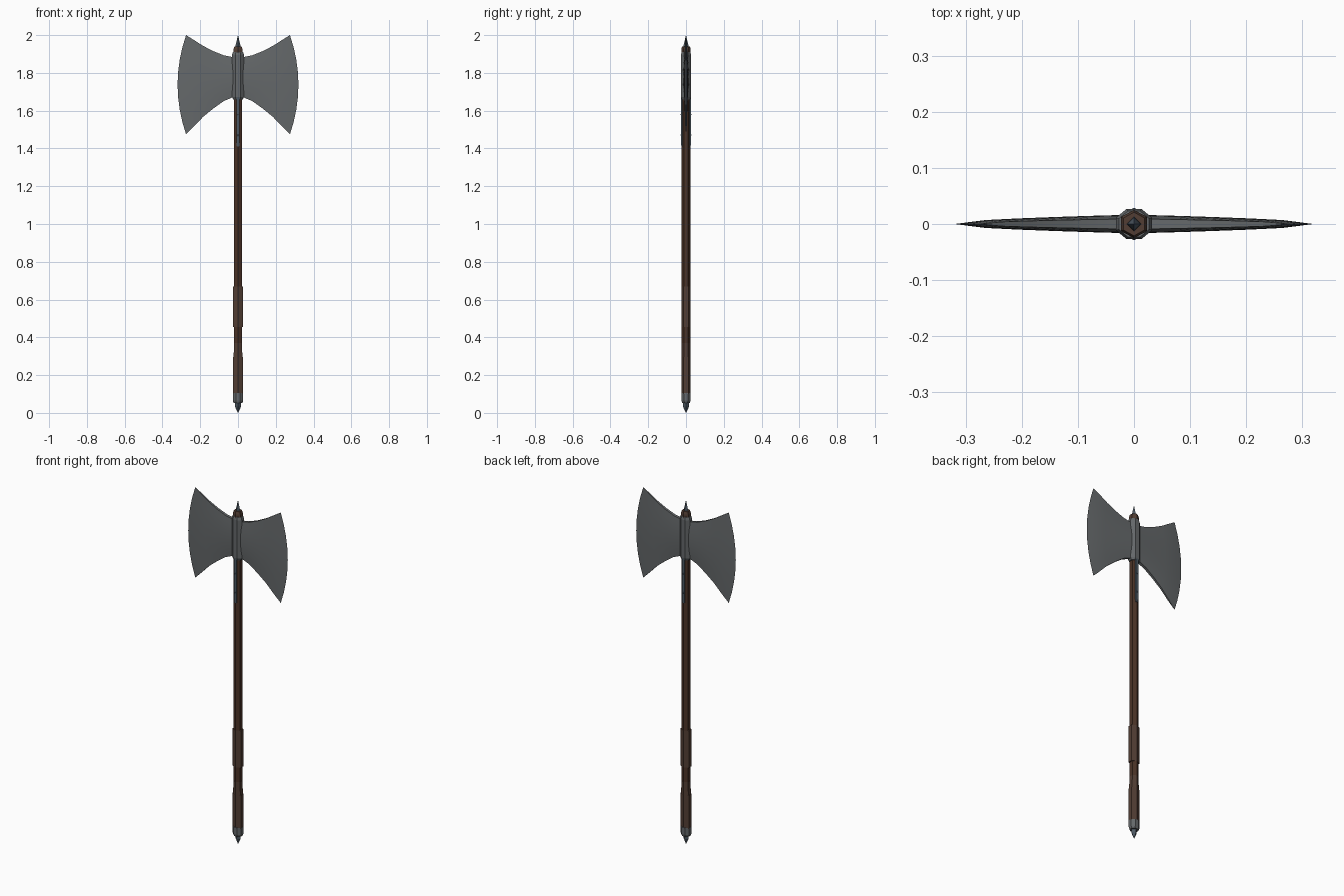
import bpy, bmesh, math

if "Cube" in bpy.data.objects:
    bpy.data.objects.remove(bpy.data.objects["Cube"])


def material(name, rgb):
    m = bpy.data.materials.new(name)
    m.diffuse_color = (*rgb, 1)
    m.use_nodes = True
    m.node_tree.nodes["Principled BSDF"].inputs["Base Color"].default_value = m.diffuse_color
    return m


STEEL = material("grey steel", (0.13, 0.14, 0.145))
BLUE = material("blue steel", (0.075, 0.10, 0.125))
WOOD = material("dark wood", (0.07, 0.033, 0.02))
LEATHER = material("brown leather", (0.085, 0.048, 0.034))


def finish(name, bm, mat):
    bmesh.ops.recalc_face_normals(bm, faces=bm.faces)
    me = bpy.data.meshes.new(name)
    bm.to_mesh(me)
    bm.free()
    me.materials.append(mat)
    ob = bpy.data.objects.new(name, me)
    bpy.context.collection.objects.link(ob)
    return ob


def lathe(name, profile, sides, mat, phase=0.0, centre=(0, 0)):
    """Faceted column; profile rows are (x radius, y radius, z)."""
    bm = bmesh.new()
    rings = []
    for rx, ry, z in profile:
        rings.append([bm.verts.new((
            centre[0] + rx * math.cos(phase + math.tau * i / sides),
            centre[1] + ry * math.sin(phase + math.tau * i / sides), z))
            for i in range(sides)])
    for a, b in zip(rings, rings[1:]):
        for i in range(sides):
            j = (i + 1) % sides
            bm.faces.new((a[i], a[j], b[j], b[i]))
    bm.faces.new(rings[0])
    bm.faces.new(rings[-1])
    bmesh.ops.remove_doubles(bm, verts=bm.verts, dist=0.0002)
    return finish(name, bm, mat)


P6 = math.pi / 6   # hexagon with corners to front and back
P8 = math.pi / 8   # octagon with flats to front and back

# Shaft and leather wraps
lathe("shaft", [(.023, .023, .06), (.023, .023, 1.93)], 6, WOOD, P6)
lathe("lower_grip", [(.031, .024, .10), (.031, .024, .295)], 6, LEATHER, P6)
lathe("grip_taper", [(.027, .0235, .295), (.024, .0235, .37)], 6, LEATHER, P6)
lathe("upper_grip", [(.031, .024, .455), (.031, .024, .67)], 6, LEATHER, P6)
lathe("top_collar", [(.027, .025, 1.90), (.027, .025, 1.925), (.022, .021, 1.94)],
      6, LEATHER, P6)

# Pommel and end spikes
lathe("pommel_cap", [(.025, .022, .052), (.030, .026, .065), (.030, .026, .105)],
      8, STEEL, P8)
lathe("pommel_spike", [(.00005, .00005, 0), (.017, .017, .035), (.017, .017, .055)],
      4, BLUE)
lathe("top_spike", [(.014, .014, 1.93), (.012, .012, 1.95), (.00005, .00005, 2.0)],
      4, BLUE)

# Head socket
lathe("head_socket", [(.028, .024, 1.66), (.035, .029, 1.672), (.035, .029, 1.895),
                      (.029, .025, 1.91)], 8, STEEL, P8)

# Steel straps below the head, with rivets
for side, label in ((-1, "front"), (1, "back")):
    lathe(label + "_strap", [(.009, .007, 1.41), (.011, .008, 1.43),
                             (.011, .008, 1.67)], 4, BLUE, math.pi / 4,
          (0, side * .020))
    for z in (1.47, 1.58):
        bm = bmesh.new()
        bmesh.ops.create_icosphere(bm, subdivisions=1, radius=.004)
        bmesh.ops.translate(bm, verts=bm.verts, vec=(0, side * .0255, z))
        finish(label + "_rivet", bm, BLUE)


# Blades: columns fan out from the socket to a sharp curved edge
def blade(name, side):
    # x at mid height, x at corners, lower z, upper z, half thickness
    columns = [(.025, .025, 1.672, 1.883, .016), (.08, .075, 1.651, 1.893, .0145),
               (.14, .13, 1.612, 1.915, .0125), (.205, .185, 1.567, 1.943, .010),
               (.265, .235, 1.515, 1.975, .007), (.32, .275, 1.475, 2.0, .0)]
    rows = 8
    bm = bmesh.new()
    sheets = {}
    for s in (-1, 1):
        grid = []
        for mid, corner, lo, hi, t in columns:
            line = []
            for k in range(rows + 1):
                u = k / rows
                v = 2 * u - 1
                x = mid + (corner - mid) * v * v
                y = s * t * (1 - .45 * v * v)
                line.append(bm.verts.new((side * x, y, lo + (hi - lo) * u)))
            grid.append(line)
        sheets[s] = grid
        for a, b in zip(grid, grid[1:]):
            for k in range(rows):
                bm.faces.new((a[k], b[k], b[k + 1], a[k + 1]))
    f, b = sheets[-1], sheets[1]
    for i in range(len(columns) - 1):
        for k in (0, rows):
            bm.faces.new((f[i][k], f[i + 1][k], b[i + 1][k], b[i][k]))
    for k in range(rows):
        bm.faces.new((f[0][k], f[0][k + 1], b[0][k + 1], b[0][k]))
    bmesh.ops.remove_doubles(bm, verts=bm.verts, dist=.0002)
    ob = finish(name, bm, STEEL)
    bpy.context.view_layer.objects.active = ob
    ob.select_set(True)
    bpy.ops.object.shade_smooth_by_angle(angle=math.radians(30))
    ob.select_set(False)


blade("right_blade", 1)
blade("left_blade", -1)
